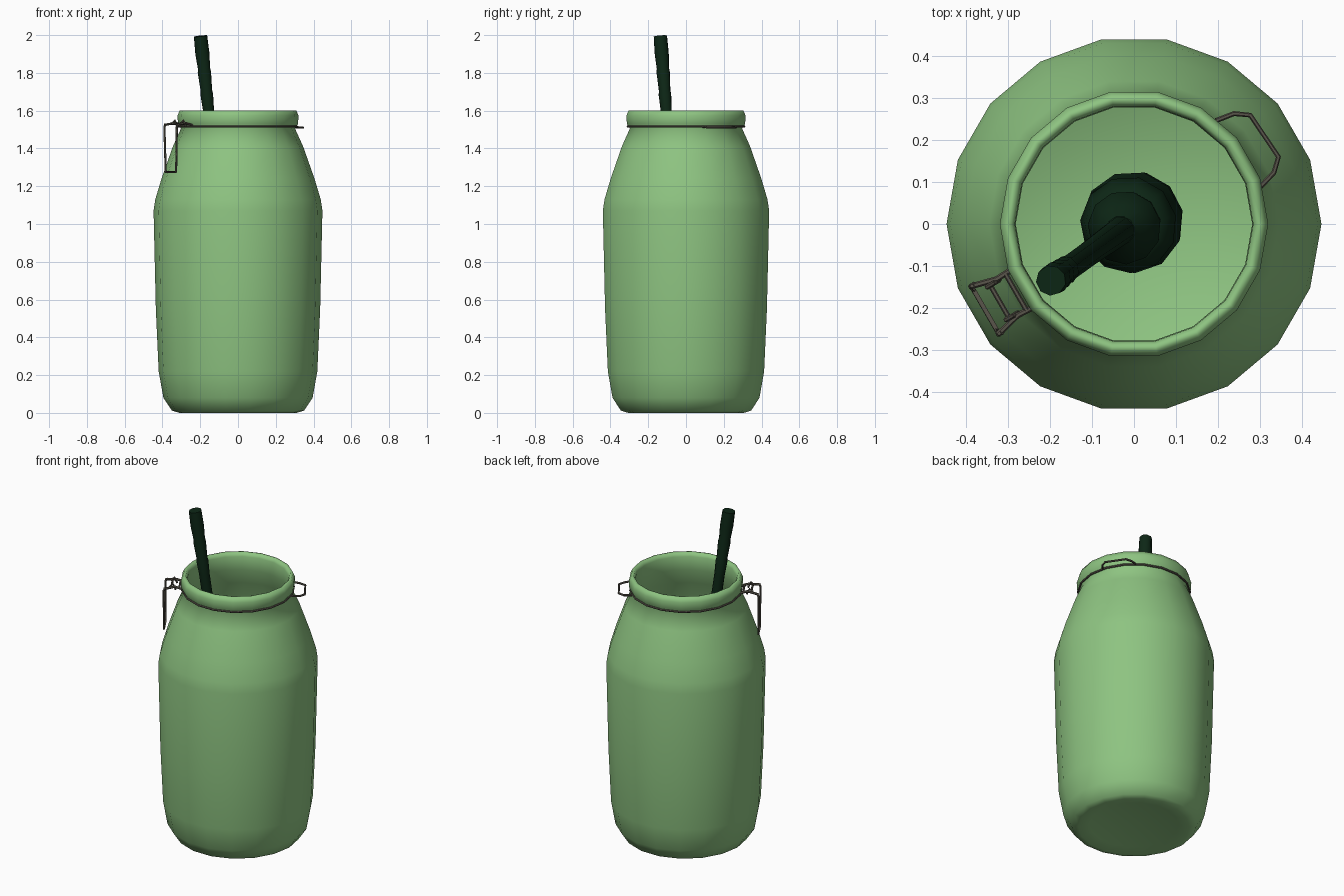
import bpy, bmesh, math
from mathutils import Vector, Matrix

cube = bpy.data.objects.get("Cube")
if cube:
    bpy.data.objects.remove(cube, do_unlink=True)


def material(name, rgb):
    m = bpy.data.materials.new(name)
    m.use_nodes = True
    m.diffuse_color = (*rgb, 1)
    node = next(n for n in m.node_tree.nodes if n.type == 'BSDF_PRINCIPLED')
    node.inputs["Base Color"].default_value = (*rgb, 1)
    return m


GLASS = material("green glass", (0.27, 0.55, 0.22))
DARK = material("dark green wood", (0.004, 0.020, 0.008))
WIRE = material("dull wire", (0.10, 0.09, 0.07))


def finish(name, mesh, mat, angle):
    ob = bpy.data.objects.new(name, mesh)
    bpy.context.collection.objects.link(ob)
    mesh.materials.clear()
    mesh.materials.append(mat)
    bpy.ops.object.select_all(action='DESELECT')
    ob.select_set(True)
    bpy.context.view_layer.objects.active = ob
    bpy.ops.object.shade_smooth_by_angle(angle=math.radians(angle))
    return ob


def lathe(name, profile, sides, mat, angle, matrix=Matrix()):
    bm = bmesh.new()
    verts = [bm.verts.new((r, 0, z)) for r, z in profile]
    edges = [bm.edges.new(pair) for pair in zip(verts, verts[1:])]
    bmesh.ops.spin(bm, geom=verts + edges, cent=(0, 0, 0), axis=(0, 0, 1),
                   angle=math.tau, steps=sides)
    bmesh.ops.remove_doubles(bm, verts=bm.verts, dist=0.0005)
    bmesh.ops.recalc_face_normals(bm, faces=bm.faces)
    bm.transform(matrix)
    mesh = bpy.data.meshes.new(name)
    bm.to_mesh(mesh)
    bm.free()
    return finish(name, mesh, mat, angle)


def wire(name, points, radius, closed=False):
    curve = bpy.data.curves.new(name, 'CURVE')
    curve.dimensions = '3D'
    curve.bevel_depth = radius
    curve.bevel_resolution = 1
    curve.use_fill_caps = True
    spline = curve.splines.new('POLY')
    spline.points.add(len(points) - 1)
    for p, co in zip(spline.points, points):
        p.co = (*co, 1)
    spline.use_cyclic_u = closed
    temp = bpy.data.objects.new(name + "_path", curve)
    bpy.context.collection.objects.link(temp)
    bpy.context.view_layer.update()
    graph = bpy.context.evaluated_depsgraph_get()
    mesh = bpy.data.meshes.new_from_object(temp.evaluated_get(graph))
    bpy.data.objects.remove(temp, do_unlink=True)
    return finish(name, mesh, WIRE, 50)


def around(degrees):
    """Points given as (outward, sideways, height) at a compass angle."""
    turn = Matrix.Rotation(math.radians(degrees), 3, 'Z')
    return lambda pts: [turn @ Vector(p) for p in pts]


# Jar: outside wall, rolled rim, inside wall and floor
outside = [(0, 0.02), (0.25, 0.015), (0.31, 0.0), (0.35, 0.012), (0.395, 0.08),
           (0.42, 0.22), (0.435, 0.55), (0.447, 1.07), (0.438, 1.13),
           (0.405, 1.24), (0.345, 1.41), (0.302, 1.505)]
rim = [(0.318, 1.53), (0.32, 1.575), (0.308, 1.602), (0.293, 1.602),
       (0.284, 1.58), (0.282, 1.50)]
inside = [(0.325, 1.40), (0.385, 1.24), (0.422, 1.08), (0.412, 0.55),
          (0.395, 0.22), (0.36, 0.09), (0.30, 0.045), (0, 0.04)]
lathe("jar", outside + rim + inside, 18, GLASS, 70)

# Stirring stick leaning in the jar, with a ridged head at its foot
foot, tip = Vector((0.01, 0.015, 0.06)), Vector((-0.198, -0.135, 1.995))
axis = tip - foot
lean = Matrix.Translation(foot) @ axis.to_track_quat('Z', 'Y').to_matrix().to_4x4()
head = [(0, 0), (0.07, 0.0), (0.115, 0.06), (0.122, 0.14), (0.11, 0.20),
        (0.116, 0.22), (0.10, 0.27), (0.085, 0.28), (0.088, 0.31),
        (0.06, 0.36), (0.035, 0.40)]
lathe("stirrer_head", head + [(0, 0.40)], 11, DARK, 40, lean)
handle = [(0, 0.39), (0.034, 0.39), (0.03, 1.1), (0.03, 1.56), (0.034, 1.64),
          (0.031, 1.66), (0.036, 1.76), (0.033, 1.78), (0.038, 1.86),
          (0.036, axis.length), (0, axis.length)]
lathe("stirrer_handle", handle, 9, DARK, 40, lean)

# Wire band round the neck
NECK = 1.515
ring = [(0.313 * math.cos(i * math.tau / 18), 0.313 * math.sin(i * math.tau / 18), NECK)
        for i in range(18)]
wire("neck_wire", ring, 0.006, True)

# Hinge loop on the left back
wire("hinge_loop", around(34)([(0.30, -0.095, NECK), (0.345, -0.085, 1.51),
                               (0.375, -0.06, 1.51), (0.375, 0.06, 1.51),
                               (0.345, 0.085, 1.51), (0.30, 0.095, NECK)]), 0.006)

# Clasp on the right front: hanging lever, side links and cross bars
clasp = around(210)
wire("clasp_lever", clasp([(0.40, -0.066, 1.53), (0.412, -0.066, 1.515),
                           (0.41, -0.055, 1.275), (0.41, 0.055, 1.275),
                           (0.412, 0.066, 1.515), (0.40, 0.066, 1.53)]), 0.006)
for side, label in ((-1, "left"), (1, "right")):
    wire("clasp_link_" + label,
         clasp([(0.30, side * 0.052, 1.52), (0.35, side * 0.05, 1.535),
                (0.412, side * 0.066, 1.525)]), 0.007)
    wire("clasp_hook_" + label,
         clasp([(0.345, side * 0.045, 1.515), (0.36, side * 0.045, 1.548),
                (0.38, side * 0.045, 1.53)]), 0.006)
for name, out in (("clasp_inner_bar", 0.325), ("clasp_outer_bar", 0.37)):
    wire(name, clasp([(out, -0.05, 1.53), (out, 0.05, 1.53)]), 0.006)
